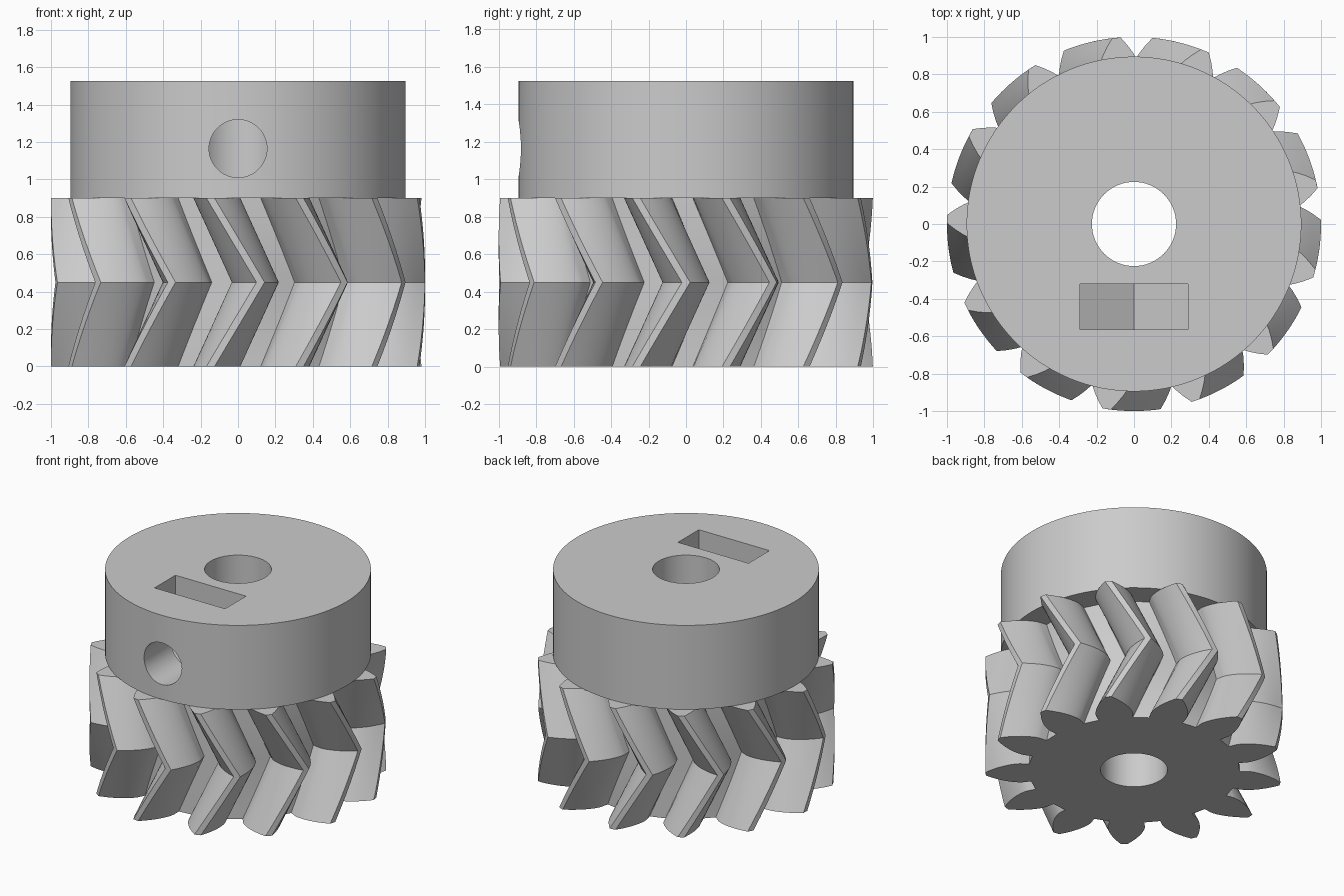
import bpy, bmesh
from math import pi, sin, cos, tan, acos, radians

if "Cube" in bpy.data.objects:
    bpy.data.objects.remove(bpy.data.objects["Cube"], do_unlink=True)

# Overall dimensions
TEETH = 13
OUTER_R, ROOT_R, BORE_R = 1.0, 0.71, 0.225
PITCH_R = OUTER_R / (1 + 2 / TEETH)
PRESSURE = radians(28)
BASE_R = PITCH_R * cos(PRESSURE)
TWIST = radians(200 / TEETH)
GEAR_TOP, HUB_TOP, HUB_R = 0.9, 1.525, 0.895
SCREW_Z, SCREW_R = 1.165, 0.155

grey = bpy.data.materials.new("plain grey")
grey.use_nodes = True
colour = (0.6, 0.6, 0.6, 1)
grey.diffuse_color = colour
grey.node_tree.nodes["Principled BSDF"].inputs["Base Color"].default_value = colour


def loft(name, rings):
    """Closed solid through a list of equal-length rings of points."""
    bm = bmesh.new()
    loops = [[bm.verts.new(p) for p in ring] for ring in rings]
    n = len(loops[0])
    for low, high in zip(loops, loops[1:]):
        for i in range(n):
            j = (i + 1) % n
            bm.faces.new((low[i], low[j], high[j], high[i]))
    bm.faces.new(loops[0][::-1])
    bm.faces.new(loops[-1])
    bmesh.ops.recalc_face_normals(bm, faces=bm.faces)
    mesh = bpy.data.meshes.new(name)
    bm.to_mesh(mesh)
    bm.free()
    mesh.materials.append(grey)
    obj = bpy.data.objects.new(name, mesh)
    bpy.context.collection.objects.link(obj)
    return obj


def circle(r, z, n):
    return [(r * cos(2 * pi * i / n), r * sin(2 * pi * i / n), z) for i in range(n)]


def cut(obj, cutters):
    bpy.context.view_layer.objects.active = obj
    for cutter in cutters:
        mod = obj.modifiers.new("cut", 'BOOLEAN')
        mod.operation = 'DIFFERENCE'
        mod.solver = 'EXACT'
        mod.object = cutter
        bpy.ops.object.modifier_apply(modifier=mod.name)


def involute(r):
    a = acos(min(1, BASE_R / r))
    return tan(a) - a


def half_angle(r):
    """Half the angular tooth thickness at a radius."""
    return pi / (2 * TEETH) + involute(PITCH_R) - involute(max(r, BASE_R))


# Herringbone gear: involute profile twisted one way, then back
STEPS = 8
radii = [ROOT_R] + [BASE_R + (OUTER_R - BASE_R) * (i / STEPS) ** 1.5 for i in range(STEPS + 1)]
profile = []
for t in range(TEETH):
    centre = 2 * pi * t / TEETH
    profile += [(r, centre - half_angle(r)) for r in radii]
    profile += [(r, centre + half_angle(r)) for r in reversed(radii)]

SLICES = 20
rings = []
for s in range(SLICES + 1):
    z = GEAR_TOP * s / SLICES
    turn = -TWIST * abs(2 * s / SLICES - 1)
    rings.append([(r * cos(a + turn), r * sin(a + turn), z) for r, a in profile])
gear = loft("herringbone_gear", rings)

# Hub
hub = loft("hub", [circle(HUB_R, GEAR_TOP, 128), circle(HUB_R, HUB_TOP, 128)])

# Cutters: bore, set screw hole and nut slot with a pointed floor
bore = loft("bore_cutter", [circle(BORE_R, -0.5, 64), circle(BORE_R, 2, 64)])
screw = loft("screw_cutter", [[(x, y, z + SCREW_Z) for x, z, _ in circle(SCREW_R, 0, 48)]
                              for y in (-1.2, 0)])
slot_outline = [(-0.29, 2), (-0.29, 1.0), (0, 0.83), (0.29, 1.0), (0.29, 2)]
slot = loft("nut_slot_cutter", [[(x, y, z) for x, z in slot_outline] for y in (-0.565, -0.32)])
cut(gear, [bore, slot])
cut(hub, [bore, screw, slot])
for cutter in (bore, screw, slot):
    bpy.data.objects.remove(cutter, do_unlink=True)

# Smooth shading with sharp edges kept
bpy.ops.object.select_all(action='DESELECT')
for obj in (gear, hub):
    obj.select_set(True)
bpy.context.view_layer.objects.active = hub
bpy.ops.object.shade_smooth_by_angle(angle=radians(25))
